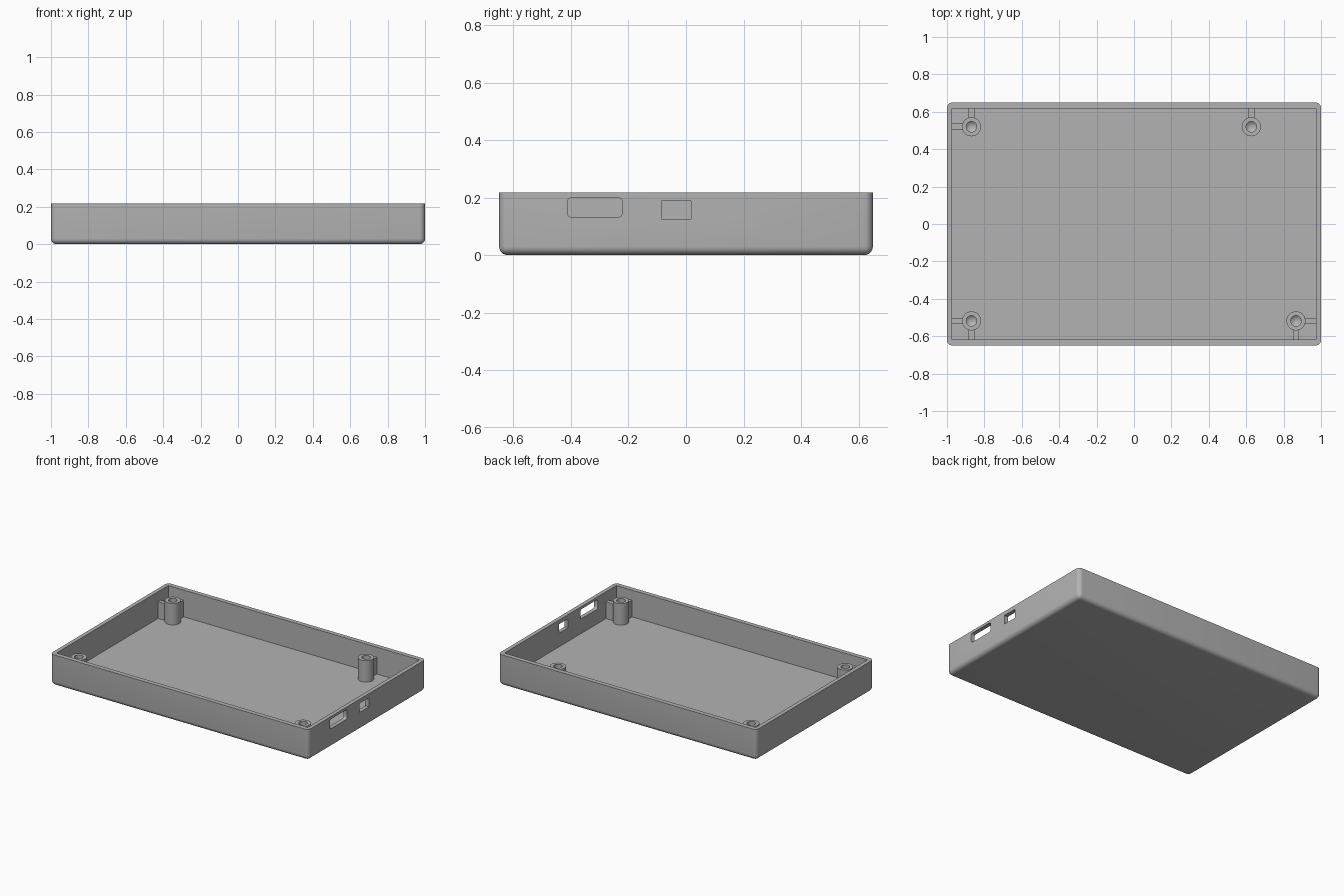
import bpy, bmesh, math
from mathutils import Vector

cube = bpy.data.objects.get("Cube")
if cube:
    bpy.data.objects.remove(cube, do_unlink=True)

HALF_X, HALF_Y, HEIGHT = 1.0, 0.65, 0.217
WALL, FLOOR, ROUND = 0.028, 0.03, 0.03
POST_TOP, RIB_TOP = 0.18, 0.147

grey = bpy.data.materials.new("case grey")
grey.use_nodes = True
colour = (0.45, 0.45, 0.45, 1)
grey.diffuse_color = colour
grey.node_tree.nodes["Principled BSDF"].inputs["Base Color"].default_value = colour


def finish(name, bm):
    bmesh.ops.recalc_face_normals(bm, faces=bm.faces[:])
    mesh = bpy.data.meshes.new(name)
    bm.to_mesh(mesh)
    bm.free()
    mesh.materials.append(grey)
    obj = bpy.data.objects.new(name, mesh)
    bpy.context.collection.objects.link(obj)
    return obj


def box(name, low, high, radius=0, rounded=None):
    """Box between two corners, with the edges picked by a rule rounded."""
    low, high = Vector(low), Vector(high)
    bm = bmesh.new()
    bmesh.ops.create_cube(bm, size=1)
    for v in bm.verts:
        v.co = (low + high) / 2 + v.co * (high - low)
    if rounded:
        edges = [e for e in bm.edges if rounded(e)]
        bmesh.ops.bevel(bm, geom=edges, offset=radius, segments=6,
                        profile=0.5, affect='EDGES')
    return finish(name, bm)


def smooth(obj):
    bpy.ops.object.select_all(action='DESELECT')
    obj.select_set(True)
    bpy.context.view_layer.objects.active = obj
    bpy.ops.object.shade_smooth_by_angle(angle=math.radians(35))


def cut(obj, cutter):
    mod = obj.modifiers.new("cut", 'BOOLEAN')
    mod.operation, mod.solver, mod.object = 'DIFFERENCE', 'EXACT', cutter
    bpy.ops.object.select_all(action='DESELECT')
    obj.select_set(True)
    bpy.context.view_layer.objects.active = obj
    bpy.ops.object.modifier_apply(modifier=mod.name)
    bpy.data.objects.remove(cutter, do_unlink=True)


# Open tray: rounded sides and base, square rim
tray = box("case_tray", (-HALF_X, -HALF_Y, 0), (HALF_X, HALF_Y, HEIGHT), ROUND,
           lambda e: min(v.co.z for v in e.verts) < HEIGHT / 2)
in_x, in_y = HALF_X - WALL, HALF_Y - WALL - 0.004
cut(tray, box("cavity_cutter", (-in_x, -in_y, FLOOR), (in_x, in_y, HEIGHT + 0.1)))

# Connector openings in the +x wall
along_x = lambda e: abs(e.verts[0].co.x - e.verts[1].co.x) > 0.01
cut(tray, box("wide_port_cutter", (0.9, -0.413, 0.132), (1.1, -0.221, 0.199),
              0.015, along_x))
cut(tray, box("small_port_cutter", (0.9, -0.085, 0.125), (1.1, 0.018, 0.188)))
smooth(tray)


# Screw posts with a blind, cone-ended hole
def post(name, x, y):
    profile = [(0.051, FLOOR - 0.005), (0.051, POST_TOP), (0.028, POST_TOP),
               (0.028, 0.1), (0, 0.075)]
    bm = bmesh.new()
    verts = [bm.verts.new((x + r, y, z)) for r, z in profile]
    edges = [bm.edges.new(pair) for pair in zip(verts, verts[1:])]
    bmesh.ops.spin(bm, geom=verts + edges, cent=(x, y, 0), axis=(0, 0, 1),
                   angle=math.tau, steps=40)
    bmesh.ops.remove_doubles(bm, verts=bm.verts[:], dist=0.0001)
    smooth(finish(name, bm))


# Each post is tied to the nearest walls by ribs
def rib(name, x, y, dx, dy):
    start = Vector((x + dx * 0.045, y + dy * 0.045))
    end = Vector((dx * (in_x + 0.005) if dx else x, dy * (in_y + 0.005) if dy else y))
    side = Vector((abs(dy), abs(dx))) * 0.016
    low = [min(a, b) - s for a, b, s in zip(start, end, side)]
    high = [max(a, b) + s for a, b, s in zip(start, end, side)]
    box(name, (*low, FLOOR - 0.005), (*high, RIB_TOP))


posts = {
    "back_right": (-0.869, 0.52, True),
    "front_right": (-0.869, -0.518, True),
    "back_left": (0.627, 0.52, False),
    "front_left": (0.866, -0.518, True),
}
for place, (x, y, has_side_rib) in posts.items():
    post(place + "_post", x, y)
    rib(place + "_end_rib", x, y, 0, math.copysign(1, y))
    if has_side_rib:
        rib(place + "_side_rib", x, y, math.copysign(1, x), 0)
